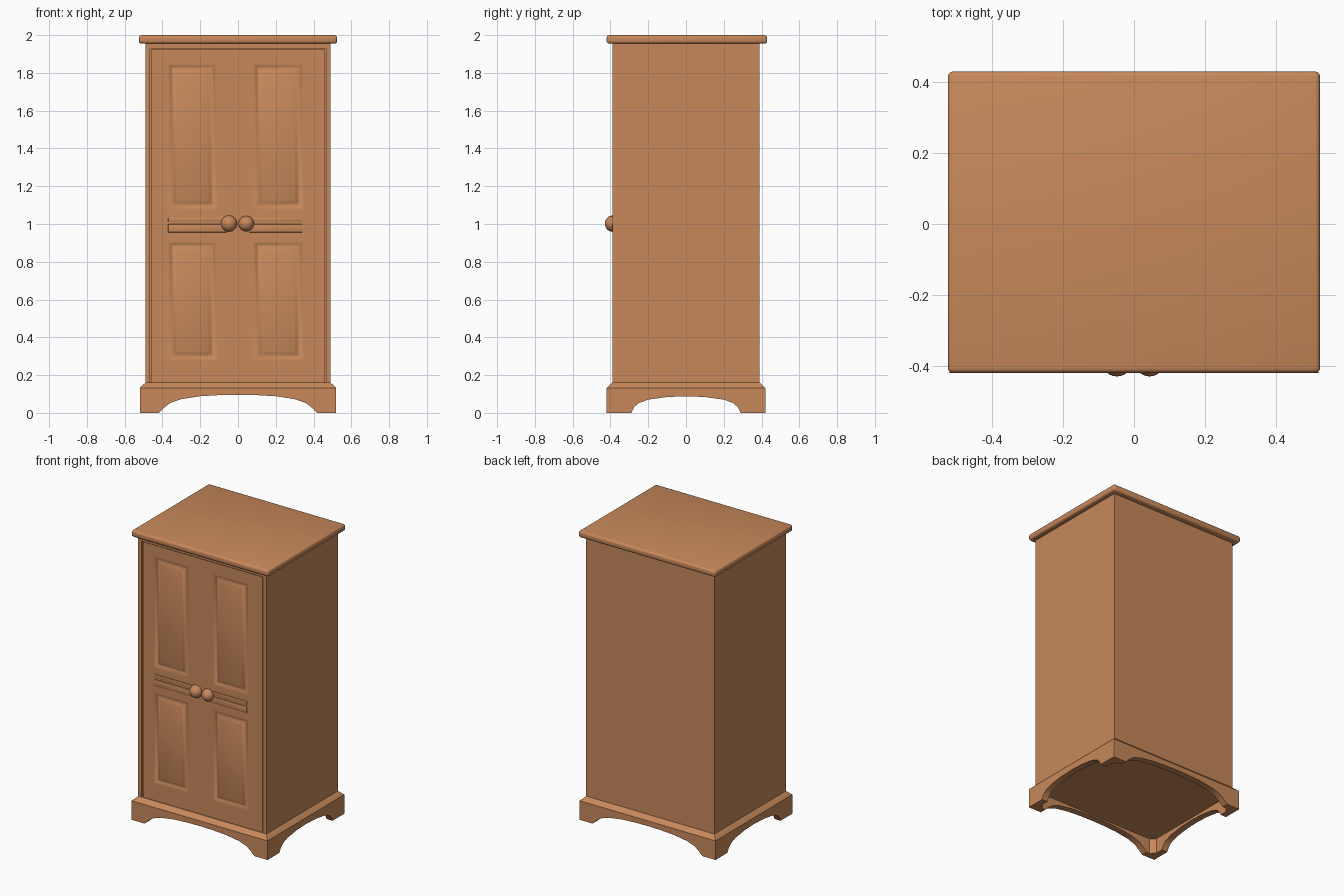
import bpy, bmesh

if "Cube" in bpy.data.objects:
    bpy.data.objects.remove(bpy.data.objects["Cube"])

wood = bpy.data.materials.new("warm_brown_wood")
wood.diffuse_color = (0.58, 0.25, 0.105, 1)
wood.use_nodes = True
wood.node_tree.nodes["Principled BSDF"].inputs["Base Color"].default_value = wood.diffuse_color


def finish(name, bm, bevel=0.0, segments=2, angle=0.6):
    bmesh.ops.recalc_face_normals(bm, faces=bm.faces)
    me = bpy.data.meshes.new(name)
    bm.to_mesh(me)
    bm.free()
    ob = bpy.data.objects.new(name, me)
    bpy.context.collection.objects.link(ob)
    me.materials.append(wood)
    bpy.ops.object.select_all(action='DESELECT')
    ob.select_set(True)
    bpy.context.view_layer.objects.active = ob
    if bevel:
        m = ob.modifiers.new("edge_bevel", 'BEVEL')
        m.width, m.segments = bevel, segments
        bpy.ops.object.modifier_apply(modifier=m.name)
    bpy.ops.object.shade_smooth_by_angle(angle=angle)
    return ob


def prism(pts, vec):
    """Extrude a closed 3D outline along vec."""
    bm = bmesh.new()
    f = bm.faces.new([bm.verts.new(p) for p in pts])
    r = bmesh.ops.extrude_face_region(bm, geom=[f])
    bmesh.ops.translate(bm, vec=vec,
                        verts=[v for v in r["geom"] if isinstance(v, bmesh.types.BMVert)])
    return bm


def box(x0, x1, y0, y1, z0, z1):
    return prism([(x0, y0, z0), (x1, y0, z0), (x1, y1, z0), (x0, y1, z0)], (0, 0, z1 - z0))


def cut(ob, cutter):
    cutter.hide_render = True
    bpy.context.view_layer.objects.active = ob
    m = ob.modifiers.new("cut", 'BOOLEAN')
    m.object, m.operation, m.solver = cutter, 'DIFFERENCE', 'EXACT'
    bpy.ops.object.modifier_apply(modifier=m.name)
    bpy.data.objects.remove(cutter)


# Carcass, with a shallow recess along the front for the doors
W, D, S = 0.49, 0.39, 0.465
finish("carcass", prism([(x, y, 0.14) for x, y in (
    (-W, -D), (-S, -D), (-S, -0.365), (S, -0.365), (S, -D), (W, -D), (W, D), (-W, D))],
    (0, 0, 1.825)))
finish("top_rail", box(-S, S, -D, -0.36, 1.93, 1.96))

# Top board with rounded edge
finish("top_board", box(-0.525, 0.525, -0.42, 0.43, 1.955, 2.0), 0.014, 3)

# Plinth: chamfered block, hollow below, arched on all four sides
bm = box(-0.52, 0.52, -0.42, 0.42, 0, 0.132)
bm.normal_update()
bmesh.ops.recalc_face_normals(bm, faces=bm.faces)
top = max(bm.faces, key=lambda f: f.calc_center_median().z)
bmesh.ops.inset_region(bm, faces=[top], thickness=0.03, depth=0.028, use_even_offset=True)
plinth = finish("plinth", bm)


def arch_outline(half):
    return ([(half[0][0], -0.05)] + half + [(-a, z) for a, z in reversed(half[:-1])]
            + [(-half[0][0], -0.05)])


cut(plinth, finish("hollow_cutter", box(-0.475, 0.475, -0.375, 0.375, -0.05, 0.105)))
front = [(0.42, 0), (0.39, 0.028), (0.36, 0.052), (0.3, 0.073), (0.2, 0.088), (0.1, 0.094), (0, 0.096)]
side = [(0.29, 0), (0.275, 0.03), (0.25, 0.052), (0.2, 0.07), (0.1, 0.084), (0, 0.088)]
cut(plinth, finish("front_arch_cutter",
                   prism([(a, -0.6, z) for a, z in arch_outline(front)], (0, 1.2, 0))))
cut(plinth, finish("side_arch_cutter",
                   prism([(-0.7, a, z) for a, z in arch_outline(side)], (1.4, 0, 0))))
bpy.context.view_layer.objects.active = plinth
plinth.select_set(True)
bpy.ops.object.shade_smooth_by_angle(angle=0.45)

# Corner blocks thickening the feet
for sx in (-1, 1):
    for sy in (-1, 1):
        x, y = sorted((sx * 0.425, sx * 0.49)), sorted((sy * 0.31, sy * 0.39))
        b = prism([(sx * 0.49, sy * 0.39, 0), (sx * 0.43, sy * 0.39, 0),
                   (sx * 0.49, sy * 0.33, 0)], (0, 0, 0.12))
        finish("foot_block", b)

# Door front: a grid of rails and stiles whose panel cells get a groove and raised field
xs = [-0.458, -0.375, -0.108, 0.078, 0.35, 0.458]
zs = [0.155, 0.275, 0.912, 1.075, 1.852, 1.925]
bm = bmesh.new()
grid = [[bm.verts.new((x, -0.385, z)) for x in xs] for z in zs]
panels = []
for j in range(5):
    for i in range(5):
        f = bm.faces.new((grid[j][i], grid[j][i + 1], grid[j + 1][i + 1], grid[j + 1][i]))
        if i in (1, 3) and j in (1, 3):
            panels.append(f)
bm.normal_update()
rim = [e for e in bm.edges if e.is_boundary]
for thick, depth in ((0.008, 0.0), (0.012, -0.011), (0.008, 0.0), (0.014, 0.010), (0.008, 0.003)):
    bmesh.ops.inset_individual(bm, faces=panels, thickness=thick, depth=depth, use_even_offset=True)
r = bmesh.ops.extrude_edge_only(bm, edges=rim)
for v in r["geom"]:
    if isinstance(v, bmesh.types.BMVert):
        v.co.y = -0.365
finish("doors", bm, angle=0.9)

# Middle rail mouldings, one on each door
for x0, x1 in ((-0.37, -0.06), (0.06, 0.34)):
    finish("rail_moulding", box(x0, x1, -0.392, -0.38, 0.955, 1.0), 0.005, 2)
    finish("rail_bead", box(x0, x1, -0.390, -0.38, 1.012, 1.035), 0.004, 2)

# Round knobs
for x, r in ((-0.048, 0.043), (0.044, 0.041)):
    bm = bmesh.new()
    bmesh.ops.create_uvsphere(bm, u_segments=24, v_segments=14, radius=r)
    bmesh.ops.translate(bm, verts=bm.verts, vec=(x, -0.43 + r, 1.002))
    finish("knob", bm, angle=1.0)
